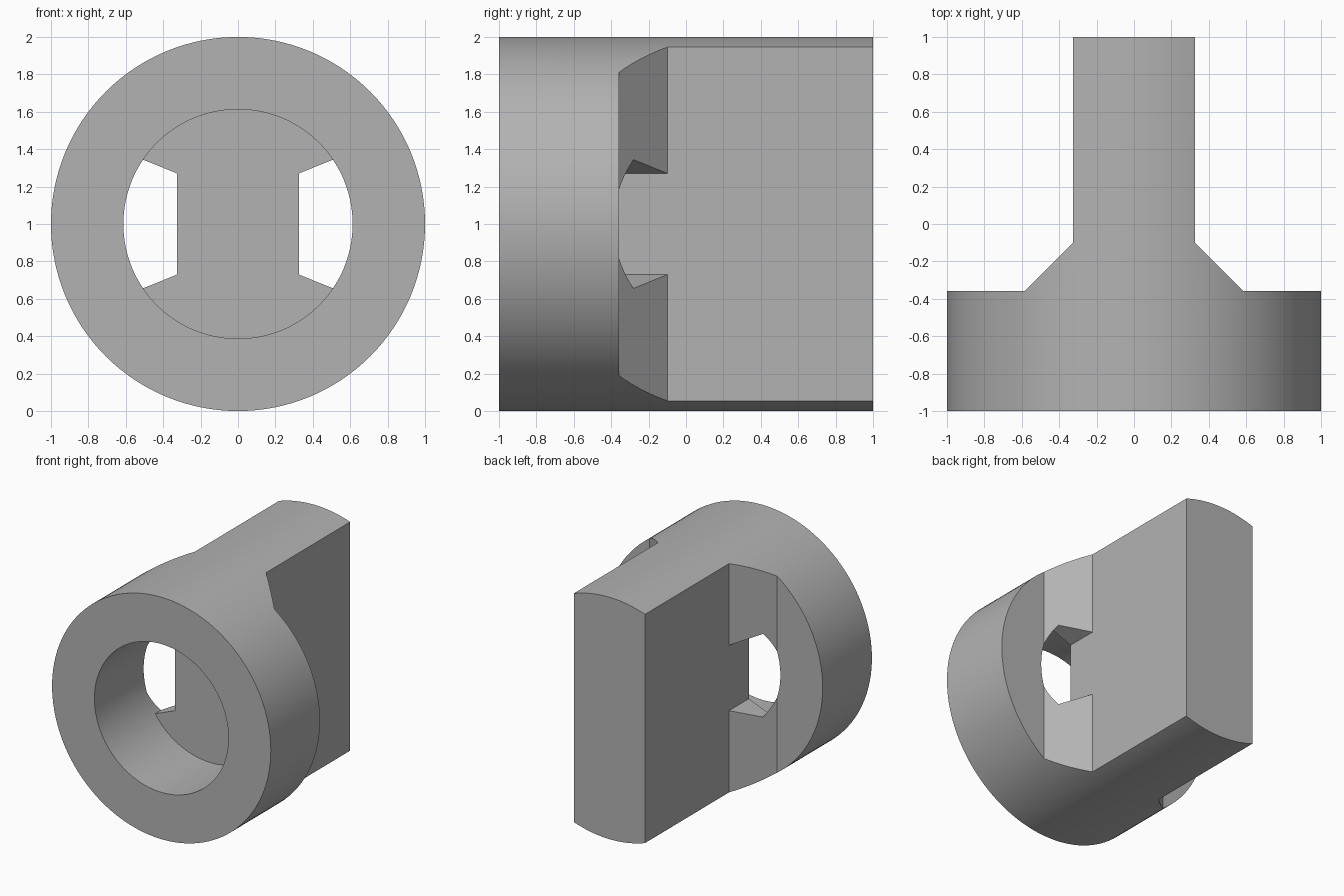
import bpy, bmesh, math
from mathutils import Matrix

SHOULDER, NECK = -0.357, -0.098      # y where the flange ends / the tang begins
WEB, FLARE = 0.325, 0.584            # half widths of the tang and its flared root
BORE = 0.613

if "Cube" in bpy.data.objects:
    bpy.data.objects.remove(bpy.data.objects["Cube"])

grey = bpy.data.materials.new("plain grey")
grey.use_nodes = True
colour = (0.45, 0.45, 0.45, 1)
grey.diffuse_color = colour
grey.node_tree.nodes["Principled BSDF"].inputs["Base Color"].default_value = colour


def add(name, bm):
    bmesh.ops.recalc_face_normals(bm, faces=bm.faces)
    mesh = bpy.data.meshes.new(name)
    bm.to_mesh(mesh)
    bm.free()
    mesh.materials.append(grey)
    obj = bpy.data.objects.new(name, mesh)
    bpy.context.collection.objects.link(obj)
    return obj


def cylinder(name, radius, y0, y1):
    """Cylinder along y, centred on z = 1."""
    bm = bmesh.new()
    place = Matrix.Translation((0, (y0 + y1) / 2, 1)) @ Matrix.Rotation(math.pi / 2, 4, "X")
    bmesh.ops.create_cone(bm, cap_ends=True, segments=128, radius1=radius,
                          radius2=radius, depth=y1 - y0, matrix=place)
    return add(name, bm)


def prism(name, points, push):
    """Extrude a closed outline along a vector."""
    bm = bmesh.new()
    face = bm.faces.new([bm.verts.new(p) for p in points])
    top = bmesh.ops.extrude_face_region(bm, geom=[face])["geom"]
    bmesh.ops.translate(bm, vec=push, verts=[v for v in top if isinstance(v, bmesh.types.BMVert)])
    return add(name, bm)


def boolean(target, tool, operation):
    mod = target.modifiers.new(operation.lower(), "BOOLEAN")
    mod.object, mod.operation, mod.solver = tool, operation, "EXACT"
    bpy.ops.object.select_all(action="DESELECT")
    bpy.context.view_layer.objects.active = target
    target.select_set(True)
    bpy.ops.object.modifier_apply(modifier=mod.name)
    bpy.data.objects.remove(tool)


# Round stock trimmed to a flange, a flared root and a flat tang
body = cylinder("flanged_tang", 1, -1, 1)
half = [(1.2, -1.2), (1.2, SHOULDER), (FLARE, SHOULDER), (WEB, NECK), (WEB, 1.2)]
outline = half + [(-x, y) for x, y in reversed(half)]
boolean(body, prism("outline", [(x, y, -0.2) for x, y in outline], (0, 0, 2.4)), "INTERSECT")

# Bore with a waisted floor, leaving a window on each side of the web
bore = cylinder("bore_cutter", BORE, -1.2, 0.1)
bore.hide_render = True
upper = [(WEB, 0.27), (1, 0.543), (1, 1)]
quarter = upper + [(-x, z) for x, z in reversed(upper)]
waisted = quarter + [(-x, -z) for x, z in quarter]
floor = prism("bore_floor", [(x, SHOULDER, 1 + z) for x, z in waisted], (0, 1, 0))
boolean(bore, floor, "DIFFERENCE")
boolean(body, bore, "DIFFERENCE")

bpy.context.view_layer.objects.active = body
body.select_set(True)
bpy.ops.object.shade_smooth_by_angle(angle=math.radians(20))
